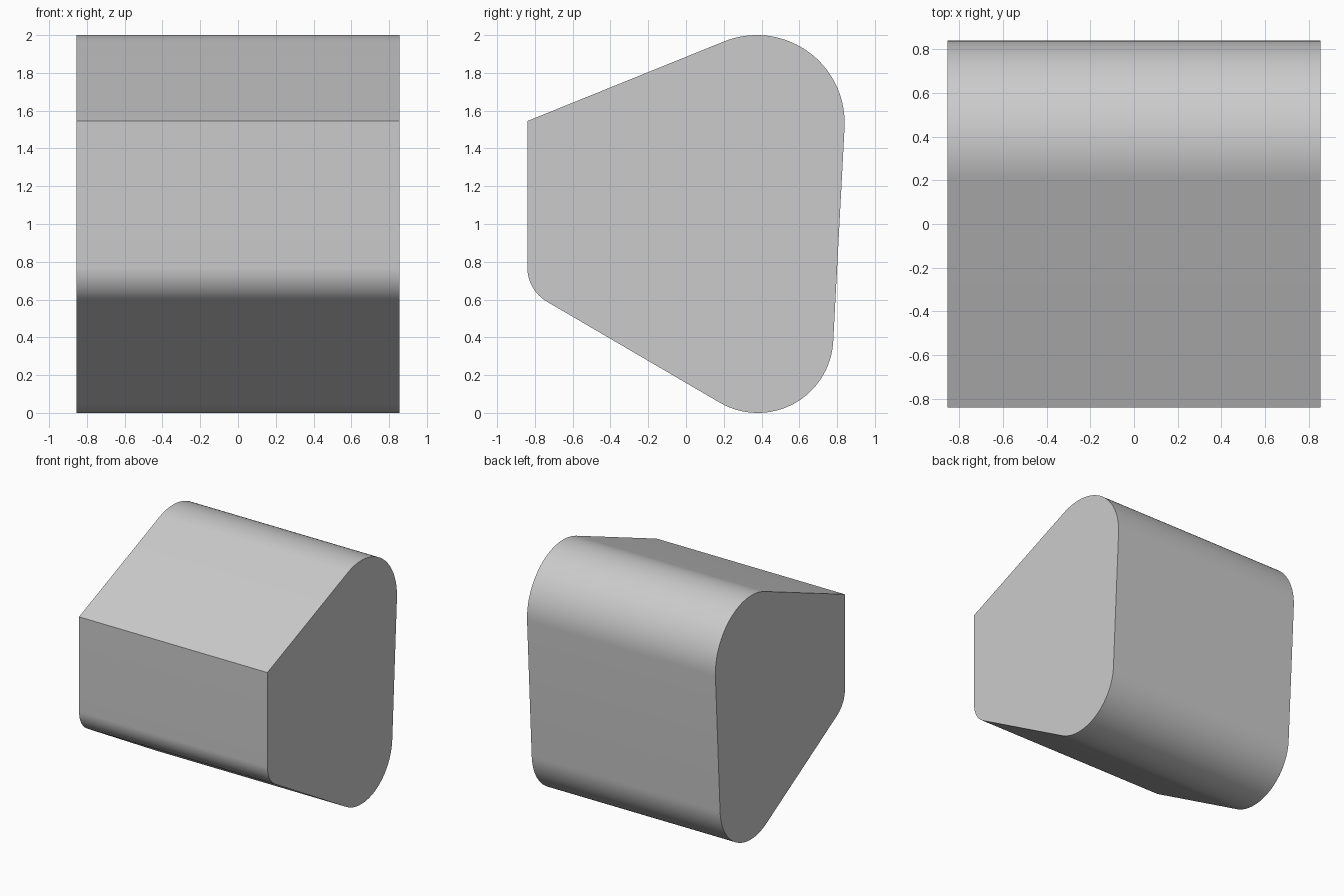
import bpy, bmesh
from math import radians, cos, sin

if "Cube" in bpy.data.objects:
    bpy.data.objects.remove(bpy.data.objects["Cube"])

HALF_WIDTH = 0.855


def arc(y, z, r, start, end, steps):
    """Points of a rounded corner in the side (y, z) plane."""
    angles = [radians(start + (end - start) * i / steps) for i in range(steps + 1)]
    return [(y + r * cos(a), z + r * sin(a)) for a in angles]


# Side profile: one sharp corner and three rounded ones, tangent to straight sides
profile = [(-0.84, 1.545)]
profile += arc(-0.63, 0.77, 0.21, 180, 240, 16)
profile += arc(0.38, 0.40, 0.40, 240, 357, 32)
profile += arc(0.375, 1.535, 0.465, -3, 112, 32)

# Extrude the profile across the width
bm = bmesh.new()
face = bm.faces.new([bm.verts.new((-HALF_WIDTH, y, z)) for y, z in profile])
new = bmesh.ops.extrude_face_region(bm, geom=[face])["geom"]
verts = [v for v in new if isinstance(v, bmesh.types.BMVert)]
bmesh.ops.translate(bm, verts=verts, vec=(2 * HALF_WIDTH, 0, 0))
bmesh.ops.recalc_face_normals(bm, faces=bm.faces)

mesh = bpy.data.meshes.new("rounded_block")
bm.to_mesh(mesh)
bm.free()
block = bpy.data.objects.new("rounded_block", mesh)
bpy.context.collection.objects.link(block)

# Smooth rounded corners, keep the sharp edges
bpy.context.view_layer.objects.active = block
block.select_set(True)
bpy.ops.object.shade_smooth_by_angle(angle=radians(20))
